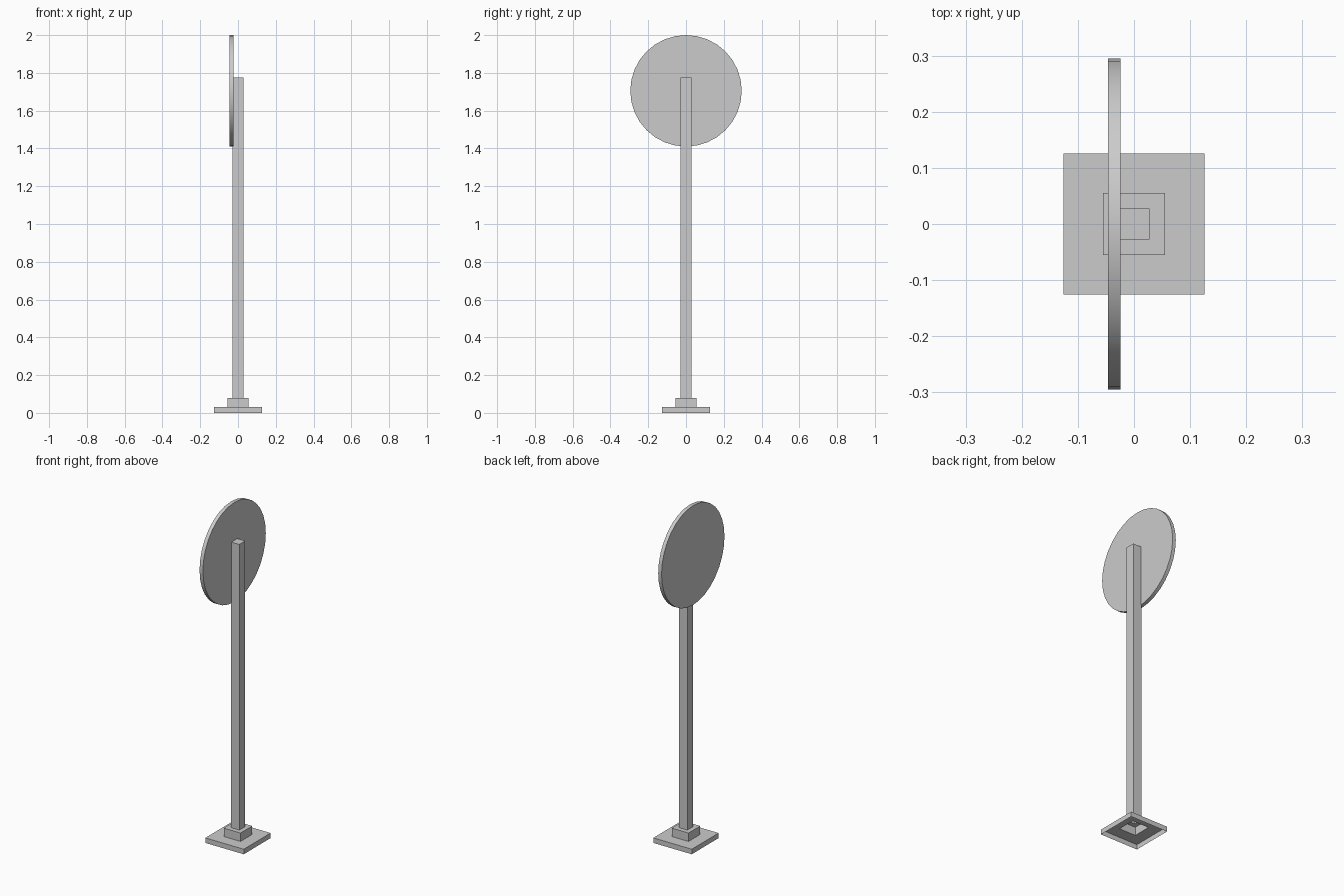
import bpy
import bmesh
import math
from mathutils import Matrix

cube = bpy.data.objects.get("Cube")
if cube:
    bpy.data.objects.remove(cube, do_unlink=True)

grey = bpy.data.materials.new("light_grey")
grey.use_nodes = True
colour = (0.6, 0.6, 0.6, 1.0)
grey.diffuse_color = colour
grey.node_tree.nodes["Principled BSDF"].inputs["Base Color"].default_value = colour


def add_object(name, bm):
    bmesh.ops.recalc_face_normals(bm, faces=bm.faces)
    mesh = bpy.data.meshes.new(name)
    bm.to_mesh(mesh)
    bm.free()
    mesh.materials.append(grey)
    obj = bpy.data.objects.new(name, mesh)
    bpy.context.collection.objects.link(obj)
    return obj


# Stepped base and post: one hollow square shell, open underneath
profile = [(0.126, 0), (0.126, 0.03), (0.055, 0.03), (0.055, 0.08),
           (0.028, 0.08), (0.028, 1.775)]
corners = [(-1, -1), (1, -1), (1, 1), (-1, 1)]
bm = bmesh.new()
rings = [[bm.verts.new((h * x, h * y, z)) for x, y in corners] for h, z in profile]
for low, high in zip(rings, rings[1:]):
    for i in range(4):
        j = (i + 1) % 4
        bm.faces.new((low[i], low[j], high[j], high[i]))
bm.faces.new(rings[-1])
add_object("post_and_base", bm)

# Round sign plate on the side of the post
bm = bmesh.new()
place = Matrix.Translation((-0.035, 0, 1.705)) @ Matrix.Rotation(math.pi / 2, 4, 'Y')
bmesh.ops.create_cone(bm, cap_ends=True, segments=32, radius1=0.295,
                      radius2=0.295, depth=0.022, matrix=place)
disc = add_object("sign_disc", bm)
bpy.ops.object.select_all(action='DESELECT')
disc.select_set(True)
bpy.context.view_layer.objects.active = disc
bpy.ops.object.shade_smooth_by_angle(angle=math.radians(30))
